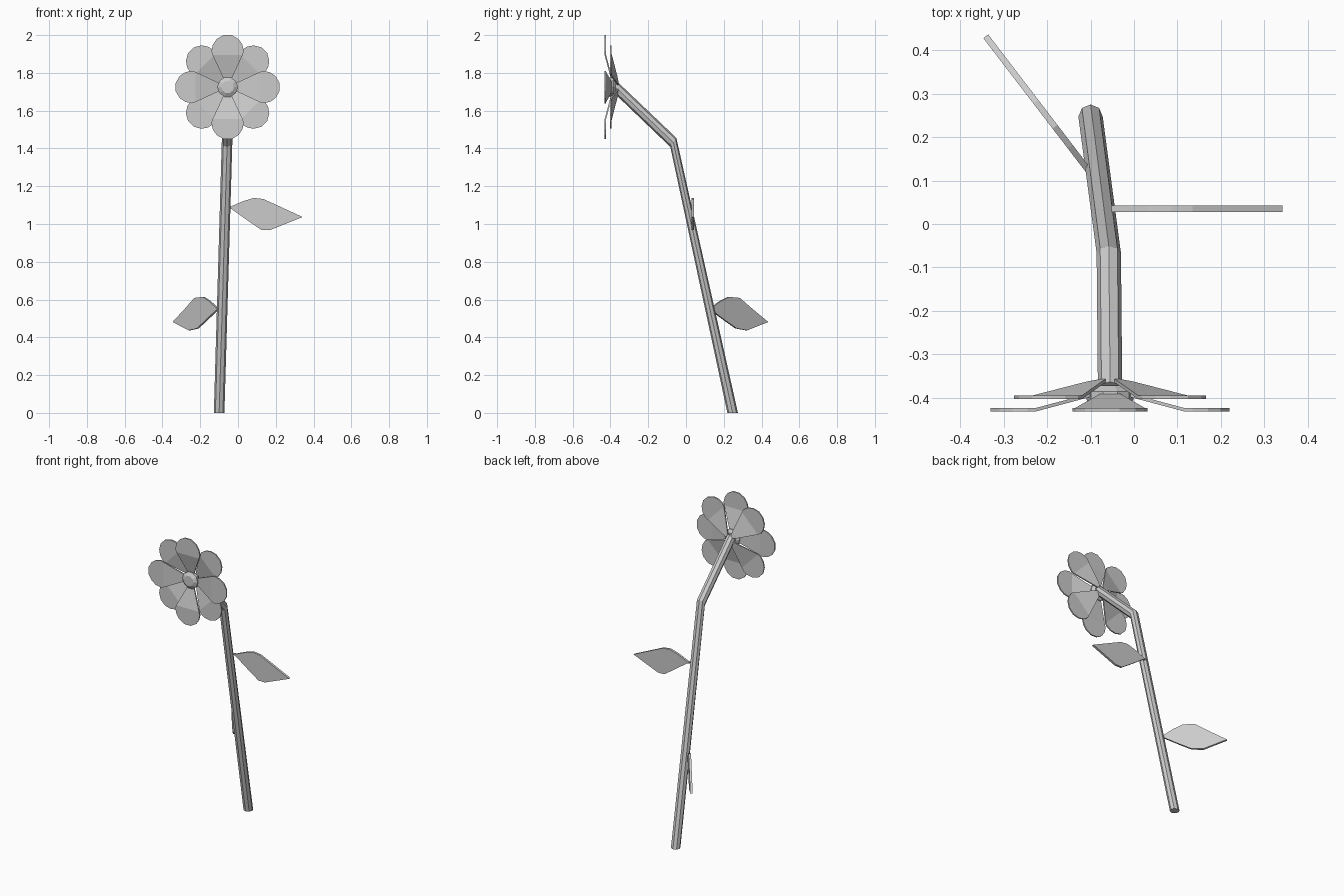
import bpy, bmesh
from math import sin, cos, pi
from mathutils import Vector

if "Cube" in bpy.data.objects:
    bpy.data.objects.remove(bpy.data.objects["Cube"])

CX, CZ = -0.055, 1.725   # flower centre


def new_object(name, bm):
    bmesh.ops.recalc_face_normals(bm, faces=bm.faces)
    me = bpy.data.meshes.new(name)
    bm.to_mesh(me)
    bm.free()
    ob = bpy.data.objects.new(name, me)
    bpy.context.collection.objects.link(ob)
    return ob


def loft(name, rings):
    """Skin closed rings of equal count and cap both ends."""
    bm = bmesh.new()
    vs = [[bm.verts.new(p) for p in r] for r in rings]
    n = len(vs[0])
    for a, b in zip(vs, vs[1:]):
        for i in range(n):
            j = (i + 1) % n
            bm.faces.new((a[i], a[j], b[j], b[i]))
    bm.faces.new(vs[0])
    bm.faces.new(vs[-1])
    return new_object(name, bm)


def oval(center, u, v, n):
    c, u, v = Vector(center), Vector(u), Vector(v)
    return [c + u * cos(2 * pi * i / n) + v * sin(2 * pi * i / n) for i in range(n)]


# stem: octagonal tube, mitred at the bend
R = 0.028
loft("stem", [
    oval((-0.10, 0.247, 0), (R, 0, 0), (0, R, 0), 8),
    oval((-0.058, -0.067, 1.432), (R, 0, 0), (0, 0.016, 0.024), 8),
    oval((CX, -0.382, 1.733), (R, 0, 0), (0, 0.019, 0.020), 8),
])

# petals: sloping inner part, flat rounded tip; diagonal ones sit further back
ROWS = [(0.025, 0.010, 0.005), (0.05, 0.024, 0), (0.17, 0.080, -0.032),
        (0.19, 0.086, -0.032), (0.225, 0.078, -0.032), (0.254, 0.058, -0.032),
        (0.275, 0.022, -0.032)]
T = 0.004
for k in range(8):
    a = k * pi / 4
    y0 = -0.395 if k % 2 == 0 else -0.366
    out, side = Vector((cos(a), 0, sin(a))), Vector((-sin(a), 0, cos(a)))
    rings = []
    for r, w, dy in ROWS:
        c = Vector((CX, y0 + dy, CZ)) + out * r
        t = Vector((0, T, 0))
        rings.append([c - side * w - t, c + side * w - t,
                      c + side * w + t, c - side * w + t])
    loft(f"petal_{k + 1}", rings)

# flower centre: faceted dome
loft("flower_centre", [oval((CX, y, CZ), (r, 0, 0), (0, 0, r), 10) for y, r in
                       [(-0.372, 0.035), (-0.385, 0.054), (-0.405, 0.054),
                        (-0.418, 0.033)]])


# leaves: flat outlines (distance along leaf, height) given thickness
def leaf(name, origin, direction, outline):
    d = Vector(direction).normalized()
    t = d.cross(Vector((0, 0, 1))) * 0.007
    pts = [Vector(origin) + d * s + Vector((0, 0, h)) for s, h in outline]
    loft(name, [[p - t for p in pts], [p + t for p in pts]])


leaf("upper_leaf", (-0.04, 0.035, 0), (1, 0, 0),
     [(-0.012, 1.092), (0, 1.092), (0.07, 1.122), (0.125, 1.138), (0.175, 1.132),
      (0.25, 1.098), (0.382, 1.037), (0.21, 0.968), (0.165, 0.968),
      (0.10, 1.012), (0, 1.083), (-0.012, 1.083)])
leaf("lower_leaf", (-0.11, 0.13, 0), (-0.608, 0.794, 0),
     [(-0.012, 0.552), (0, 0.555), (0.06, 0.59), (0.118, 0.614), (0.19, 0.609),
      (0.265, 0.557), (0.38, 0.481), (0.24, 0.437), (0.17, 0.447),
      (0.10, 0.486), (0, 0.545), (-0.012, 0.545)])
